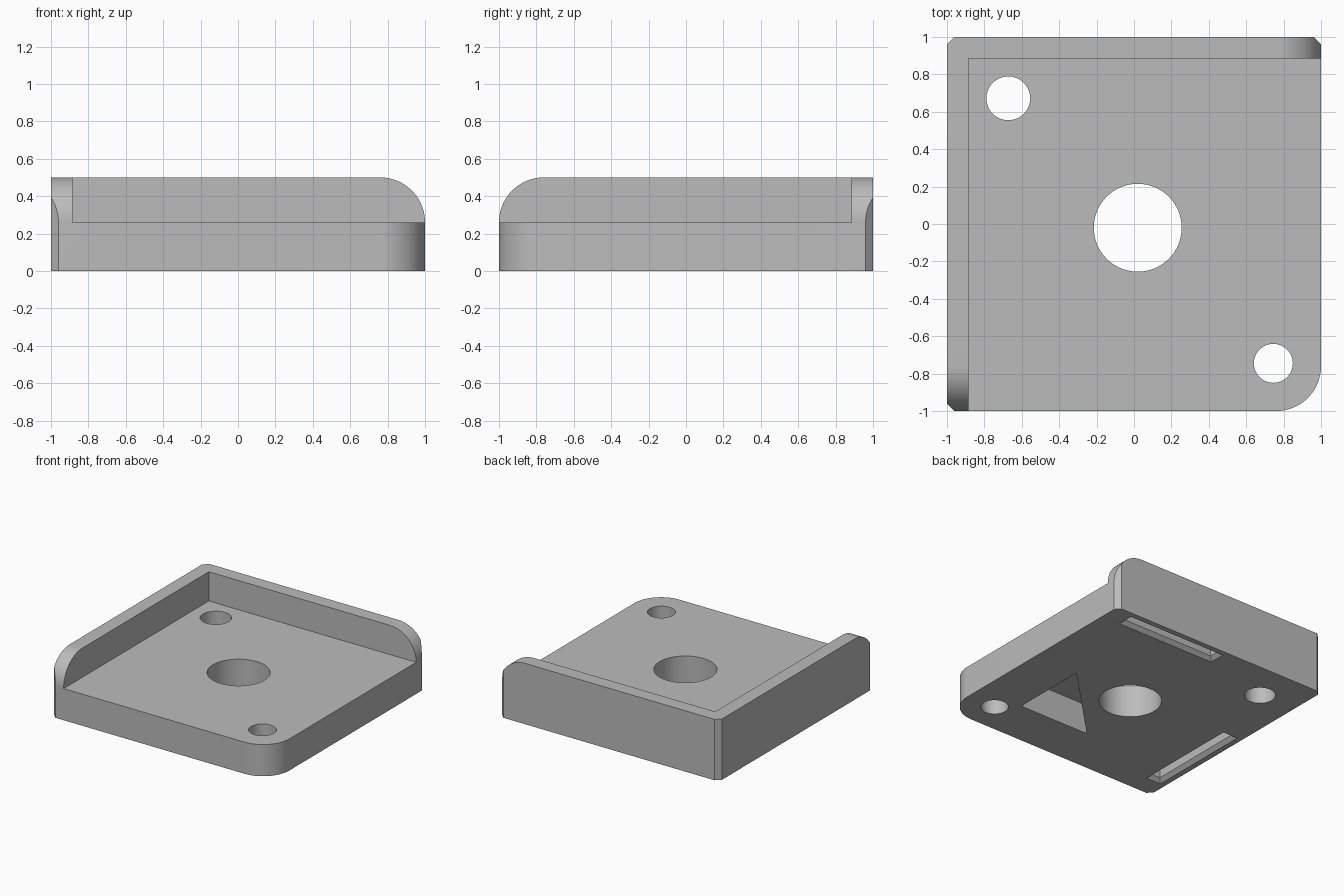
import bpy, bmesh
from math import sin, cos, pi, radians

if "Cube" in bpy.data.objects:
    bpy.data.objects.remove(bpy.data.objects["Cube"])

grey = bpy.data.materials.new("plain grey")
grey.use_nodes = True
grey.diffuse_color = (0.5, 0.5, 0.5, 1)
grey.node_tree.nodes["Principled BSDF"].inputs["Base Color"].default_value = (0.5, 0.5, 0.5, 1)

FLOOR, TOP, INNER, R, CH = 0.26, 0.5, 0.885, 0.24, 0.04


def arc(cx, cy, r, start, end, n):
    """Points along a circular arc, angles in degrees."""
    angles = [radians(start + (end - start) * i / n) for i in range(n + 1)]
    return [(cx + r * cos(a), cy + r * sin(a)) for a in angles]


def circle(cx, cy, r, n=64):
    return arc(cx, cy, r, 0, 360, n)[:-1]


def box(x0, x1, y0, y1):
    return [(x0, y0), (x1, y0), (x1, y1), (x0, y1)]


def loft(name, sections, place=lambda a, b, h: (a, b, h)):
    """Closed solid through (outline, height) sections."""
    bm = bmesh.new()
    rings = [[bm.verts.new(place(a, b, h)) for a, b in pts] for pts, h in sections]
    n = len(rings[0])
    for lo, hi in zip(rings, rings[1:]):
        for i in range(n):
            j = (i + 1) % n
            bm.faces.new((lo[i], lo[j], hi[j], hi[i]))
    bm.faces.new(rings[0])
    bm.faces.new(rings[-1])
    bmesh.ops.recalc_face_normals(bm, faces=bm.faces)
    mesh = bpy.data.meshes.new(name)
    bm.to_mesh(mesh)
    bm.free()
    mesh.materials.append(grey)
    obj = bpy.data.objects.new(name, mesh)
    bpy.context.collection.objects.link(obj)
    return obj


# Corner tray body: three clipped corners and one rounded corner
outline = ([(-1 + CH, -1)] + arc(1 - R, -1 + R, R, -90, 0, 24)
           + [(1, 1 - CH), (1 - CH, 1), (-1 + CH, 1), (-1, 1 - CH), (-1, -1 + CH)])
body = loft("corner_tray", [(outline, 0), (outline, TOP)])

cutters = []

# Open space above the floor
space = box(-INNER, 1.2, -1.2, INNER)
cutters.append(loft("tray_space_cutter", [(space, FLOOR), (space, 0.7)]))

# Rounded free ends of the two walls
end = arc(1 - R, TOP - R, R, 0, 90, 24) + [(1 - R, 0.6), (1.1, 0.6), (1.1, FLOOR)]
cutters.append(loft("side_wall_end_cutter", [(end, -1.1), (end, -0.8)],
                    lambda a, b, h: (h, -a, b)))
cutters.append(loft("back_wall_end_cutter", [(end, 0.8), (end, 1.1)],
                    lambda a, b, h: (a, h, b)))

# Round through holes
for name, x, y, r in (("centre_hole", 0.02, -0.02, 0.235),
                      ("back_hole", -0.672, 0.672, 0.117),
                      ("front_hole", 0.745, -0.745, 0.104)):
    ring = circle(x, y, r)
    cutters.append(loft(name + "_cutter", [(ring, -0.1), (ring, 0.4)]))

# Triangular pocket in the underside
tri = [(0.6, -0.605), (0.6, 0.04), (-0.045, -0.605)]
cutters.append(loft("triangle_pocket_cutter", [(tri, -0.1), (tri, 0.245)]))

# Underside slots with bevelled mouths, mirrored across the diagonal
bevel = 0.03
for name, x0, x1, y0, y1 in (("back_slot", -0.07, 0.83, 0.82, 0.955),
                             ("side_slot", -0.955, -0.82, -0.83, 0.07)):
    sections = [(box(x0 + i, x1 - i, y0 + i, y1 - i), z)
                for i, z in ((-bevel, -bevel), (bevel, bevel), (bevel, 0.2))]
    cutters.append(loft(name + "_cutter", sections))

# Cut everything out of the body
for cutter in cutters:
    cutter.hide_render = True
    cutter.hide_set(True)
    mod = body.modifiers.new(cutter.name, "BOOLEAN")
    mod.operation = "DIFFERENCE"
    mod.solver = "EXACT"
    mod.object = cutter

bpy.context.view_layer.objects.active = body
body.select_set(True)
for mod in list(body.modifiers):
    bpy.ops.object.modifier_apply(modifier=mod.name)
for cutter in cutters:
    bpy.data.objects.remove(cutter)

bpy.ops.object.shade_smooth_by_angle(angle=radians(30))
